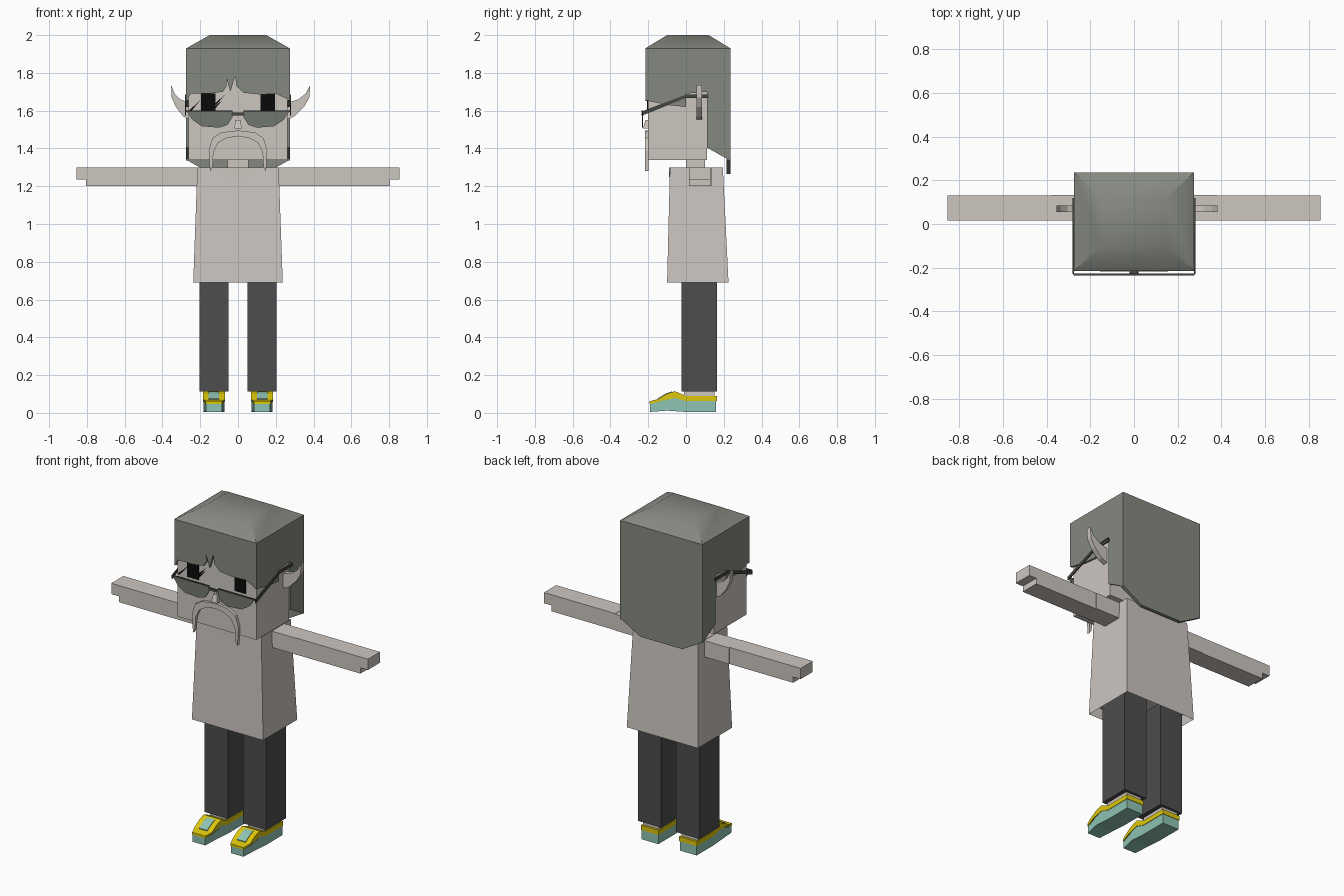
import bpy, bmesh, math
from mathutils import Vector

cube = bpy.data.objects.get("Cube")
if cube:
    bpy.data.objects.remove(cube, do_unlink=True)


def material(name, r, g, b):
    m = bpy.data.materials.new(name)
    m.use_nodes = True
    m.diffuse_color = (r, g, b, 1)
    m.node_tree.nodes["Principled BSDF"].inputs["Base Color"].default_value = (r, g, b, 1)
    return m


SKIN = material("pale_skin", 0.61, 0.565, 0.53)
HAIR = material("grey_green_hair", 0.235, 0.25, 0.216)
LENS = material("smoked_lens", 0.17, 0.185, 0.16)
FRAME = material("dark_frame", 0.06, 0.065, 0.058)
TROUSER = material("charcoal", 0.075, 0.075, 0.077)
TEAL = material("teal", 0.275, 0.55, 0.46)
YELLOW = material("yellow", 0.73, 0.578, 0.003)
BLACK = material("black", 0.003, 0.003, 0.003)


def finish(name, bm, mat):
    bmesh.ops.recalc_face_normals(bm, faces=bm.faces)
    mesh = bpy.data.meshes.new(name)
    bm.to_mesh(mesh)
    bm.free()
    mesh.materials.append(mat)
    ob = bpy.data.objects.new(name, mesh)
    bpy.context.collection.objects.link(ob)
    return ob


def prism(name, pts, axis, a, b, mat, reshape=None):
    """Extrude a flat outline along x (points are y,z) or y (points are x,z)."""
    bm = bmesh.new()
    place = (lambda p, t: (t, p[0], p[1])) if axis == "x" else (lambda p, t: (p[0], t, p[1]))
    rings = [[bm.verts.new(place(p, t)) for p in pts] for t in (a, b)]
    for ring in rings:
        bm.faces.new(ring)
    n = len(pts)
    for i in range(n):
        j = (i + 1) % n
        bm.faces.new((rings[0][i], rings[0][j], rings[1][j], rings[1][i]))
    if reshape:
        for v in bm.verts:
            reshape(v.co)
    return finish(name, bm, mat)


def block(name, x, y, z, mat, top=None, hollow=0):
    """Box from ranges; top gives other x and y ranges for the upper end."""
    tx, ty = top or (x, y)
    bm = bmesh.new()
    bmesh.ops.create_cube(bm, size=1)
    for v in bm.verts:
        up = v.co.z > 0
        rx, ry = (tx, ty) if up else (x, y)
        v.co = Vector((rx[v.co.x > 0], ry[v.co.y > 0], z[up]))
    if hollow:
        bm.normal_update()
        under = min(bm.faces, key=lambda f: f.normal.z)
        bmesh.ops.inset_individual(bm, faces=[under], thickness=0.012)
        for v in under.verts:
            v.co.z += hollow
    return finish(name, bm, mat)


def span(s, a, b):
    return tuple(sorted((s * a, s * b)))


def flip(s, pts):
    return [(s * x, z) for x, z in pts]


# Torso, neck and neckline
block("torso", (-0.237, 0.237), (-0.1, 0.225), (0.69, 1.3), SKIN,
      top=((-0.215, 0.215), (-0.085, 0.195)), hollow=0.06)
block("neck", (-0.055, 0.055), (0, 0.1), (1.27, 1.36), SKIN)
collar = [(0.085 * math.cos(math.pi * i / 8), 1.298 - 0.05 * math.sin(math.pi * i / 8))
          for i in range(9)]
prism("neckline", collar, "y", -0.091, -0.084, SKIN)

# Head
block("head", (-0.263, 0.263), (-0.2, 0.11), (1.34, 1.9), SKIN)
block("nose", (-0.02, 0.02), (-0.228, -0.2), (1.505, 1.55), SKIN,
      top=((-0.012, 0.012), (-0.215, -0.2)))

# Hair: domed cap, fringe, back panel and side panels
W, F, B = 0.274, -0.215, 0.235
bm = bmesh.new()
rings = []
for wx, y0, y1, z in ((W, F, B, 1.8), (W, F, B, 1.93), (0.15, -0.1, 0.12, 2.0)):
    rings.append([bm.verts.new(c) for c in
                  ((-wx, y0, z), (wx, y0, z), (wx, y1, z), (-wx, y1, z))])
for lo, hi in zip(rings, rings[1:]):
    for i in range(4):
        j = (i + 1) % 4
        bm.faces.new((lo[i], lo[j], hi[j], hi[i]))
bm.faces.new(rings[2])
bm.faces.new(rings[0])
cap = finish("hair_cap", bm, HAIR)
bpy.context.view_layer.objects.active = cap
cap.select_set(True)
bpy.ops.object.shade_smooth_by_angle(angle=math.radians(40))

fringe = [(-W, 1.8), (-W, 1.65), (-0.25, 1.69), (-0.15, 1.69), (-0.08, 1.7),
          (-0.06, 1.73), (-0.062, 1.775), (-0.04, 1.7), (-0.015, 1.785),
          (-0.008, 1.73), (0.03, 1.695), (0.12, 1.685), (0.2, 1.69), (W, 1.655), (W, 1.8)]
prism("hair_fringe", fringe, "y", F, -0.199, HAIR)
prism("hair_back", [(-W, 1.8), (-W, 1.34), (-0.14, 1.265), (0.14, 1.265), (W, 1.34), (W, 1.8)],
      "y", 0.215, B, HAIR)
side_hair = [(F, 1.8), (F, 1.655), (-0.1, 1.63), (0, 1.62), (0, 1.69), (0.11, 1.7),
             (0.11, 1.405), (B, 1.335), (B, 1.8)]

ear = [(0.255, 1.55), (0.3, 1.57), (0.35, 1.62), (0.378, 1.67), (0.382, 1.735),
       (0.358, 1.69), (0.32, 1.66), (0.255, 1.64)]
lens = [(0.03, 1.597), (0.03, 1.565), (0.055, 1.525), (0.1, 1.51), (0.19, 1.517),
        (0.24, 1.55), (0.272, 1.597)]
moustache = [(0, 1.495), (0.09, 1.485), (0.135, 1.455), (0.155, 1.39), (0.148, 1.28),
             (0.135, 1.3), (0.13, 1.38), (0.105, 1.43), (0.06, 1.455), (0, 1.465)]
temple = [(-0.23, 1.597), (0.0, 1.685), (0.12, 1.685), (0.12, 1.668), (0.0, 1.668), (-0.23, 1.575)]

# Shoe profiles, seen from the side
shoe = [(0.16, 0.005), (0.16, 0.065), (0, 0.065), (-0.06, 0.085), (-0.13, 0.065),
        (-0.19, 0.05), (-0.19, 0.005), (-0.1, 0.012), (0, 0.005)]
upper = [(0.163, 0.062), (0.163, 0.09), (0, 0.09), (-0.06, 0.115), (-0.105, 0.1),
         (-0.15, 0.072), (-0.192, 0.062), (-0.192, 0.048), (-0.13, 0.06), (-0.06, 0.08), (0, 0.062)]
tongue = [(-0.075, 0.07), (-0.075, 0.113), (-0.107, 0.103), (-0.15, 0.077), (-0.15, 0.06)]


def toe_taper(co):
    if co.y < -0.18:
        side = math.copysign(0.127, co.x)
        co.x = side + (co.x - side) * 0.75


for s, side in ((1, "left"), (-1, "right")):
    # Side hair, ear and face details
    prism(side + "_side_hair", side_hair, "x", s * 0.262, s * W, HAIR)
    reach = 1 if s > 0 else 0.78
    prism(side + "_ear", [(s * (0.255 + (x - 0.255) * reach), z) for x, z in ear],
          "y", 0.055, 0.085, SKIN)
    block(side + "_eye", span(s, 0.12, 0.195), (-0.206, -0.199), (1.6, 1.69), BLACK)
    prism(side + "_moustache", flip(s, moustache), "y", -0.217, -0.199, SKIN)

    # Glasses
    prism(side + "_lens", flip(s, lens), "y", -0.234, -0.227, LENS)
    block(side + "_brow_bar", span(s, 0.03, 0.277), (-0.235, -0.226), (1.592, 1.6), FRAME)
    prism(side + "_temple", temple, "x", s * 0.275, s * 0.281, FRAME)

    # Arm and stepped hand
    block(side + "_upper_arm", span(s, 0.19, 0.38), (0.015, 0.134), (1.2, 1.298), SKIN)
    block(side + "_forearm", span(s, 0.38, 0.805), (0.015, 0.13), (1.2, 1.3), SKIN)
    block(side + "_hand", span(s, 0.805, 0.855), (0.015, 0.13), (1.235, 1.3), SKIN)

    # Leg, ankle and shoe
    block(side + "_leg", span(s, 0.05, 0.205), (-0.025, 0.165), (0.112, 0.76), TROUSER)
    block(side + "_ankle", span(s, 0.075, 0.18), (-0.01, 0.15), (0.06, 0.13), SKIN)
    prism(side + "_shoe", shoe, "x", s * 0.072, s * 0.183, TEAL, toe_taper)
    prism(side + "_shoe_upper", upper, "x", s * 0.069, s * 0.186, YELLOW, toe_taper)
    prism(side + "_shoe_tongue", tongue, "x", s * 0.1, s * 0.155, TEAL)

block("glasses_bridge", (-0.035, 0.035), (-0.235, -0.226), (1.575, 1.59), FRAME)

# Slashes beside the right eye
for i, (x, z) in enumerate(((-0.26, 1.6), (-0.13, 1.63), (-0.14, 1.605))):
    prism("eye_slash_%d" % (i + 1), [(x, z), (x + 0.06, z + 0.055), (x + 0.015, z)],
          "y", -0.207, -0.199, BLACK)
